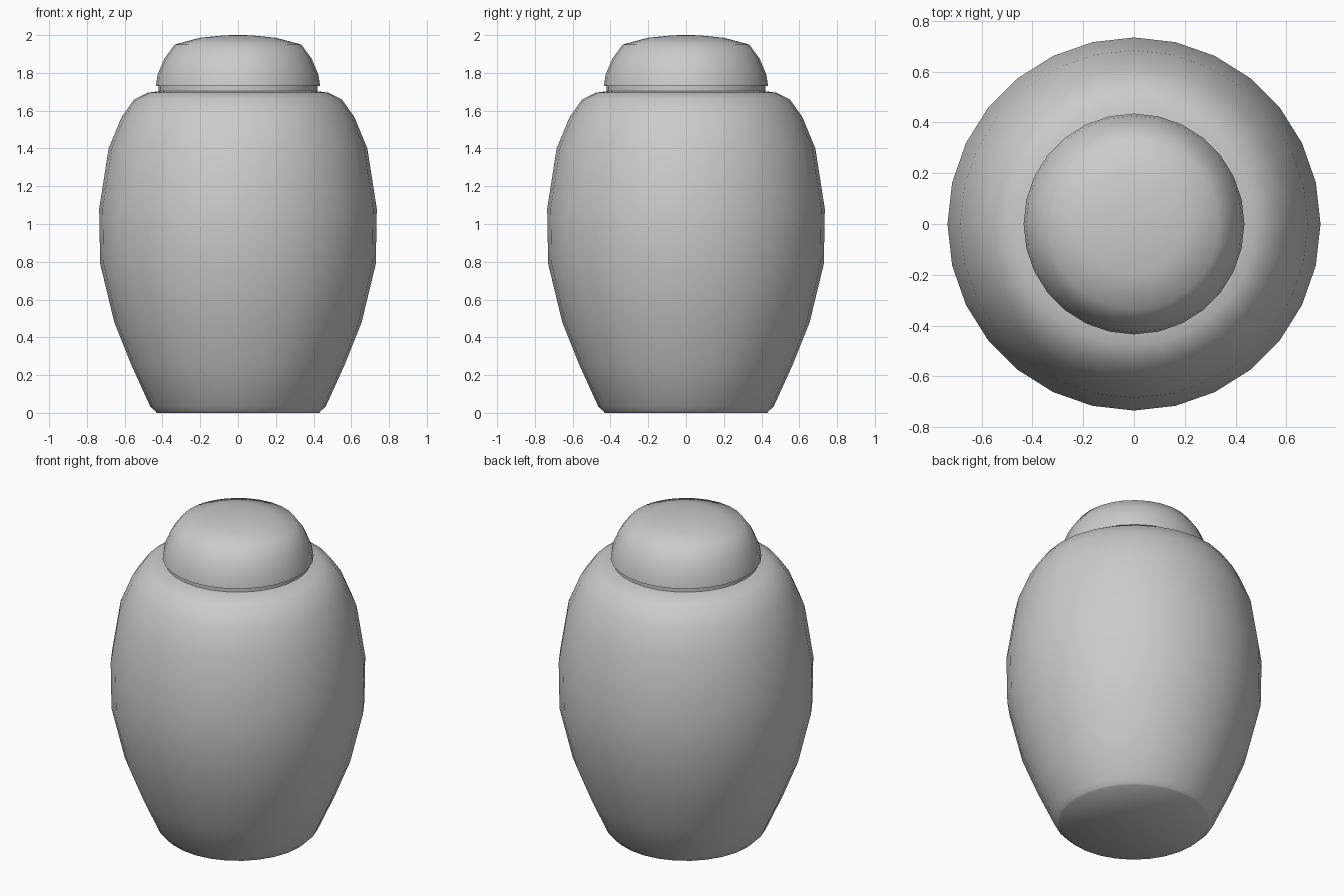
import bpy
import bmesh
import math

cube = bpy.data.objects.get("Cube")
if cube:
    bpy.data.objects.remove(cube, do_unlink=True)

SIDES = 28

glaze = bpy.data.materials.new("plain grey")
glaze.use_nodes = True
grey = (0.6, 0.6, 0.6, 1)
glaze.diffuse_color = grey
glaze.node_tree.nodes["Principled BSDF"].inputs["Base Color"].default_value = grey


def lathe(name, profile):
    """Spin a (radius, height) profile, listed bottom to top, round z."""
    bm = bmesh.new()
    verts = [bm.verts.new((r, 0, z)) for r, z in profile]
    edges = [bm.edges.new(pair) for pair in zip(verts, verts[1:])]
    bmesh.ops.spin(bm, geom=verts + edges, cent=(0, 0, 0), axis=(0, 0, 1),
                   angle=math.tau, steps=SIDES, use_duplicate=False)
    bmesh.ops.remove_doubles(bm, verts=bm.verts, dist=0.0005)
    bmesh.ops.recalc_face_normals(bm, faces=bm.faces)
    mesh = bpy.data.meshes.new(name)
    bm.to_mesh(mesh)
    bm.free()
    mesh.materials.append(glaze)
    obj = bpy.data.objects.new(name, mesh)
    bpy.context.collection.objects.link(obj)
    bpy.ops.object.select_all(action='DESELECT')
    obj.select_set(True)
    bpy.context.view_layer.objects.active = obj
    bpy.ops.object.shade_smooth_by_angle(angle=math.radians(50))
    return obj


# Jar body with flat base, rounded shoulder and short neck under the lid
lathe("jar_body", [
    (0, 0), (0.43, 0), (0.437, 0.008), (0.465, 0.035), (0.565, 0.255),
    (0.655, 0.48), (0.73, 0.79), (0.735, 1.08), (0.685, 1.40),
    (0.617, 1.565), (0.55, 1.66), (0.48, 1.695), (0.42, 1.703),
    (0.42, 1.74), (0, 1.74)])

# Domed lid with a slightly overhanging rim
lathe("lid", [
    (0, 1.73), (0.435, 1.73), (0.426, 1.79), (0.39, 1.875),
    (0.335, 1.95), (0.2, 1.986), (0.07, 1.999), (0, 2.0)])
